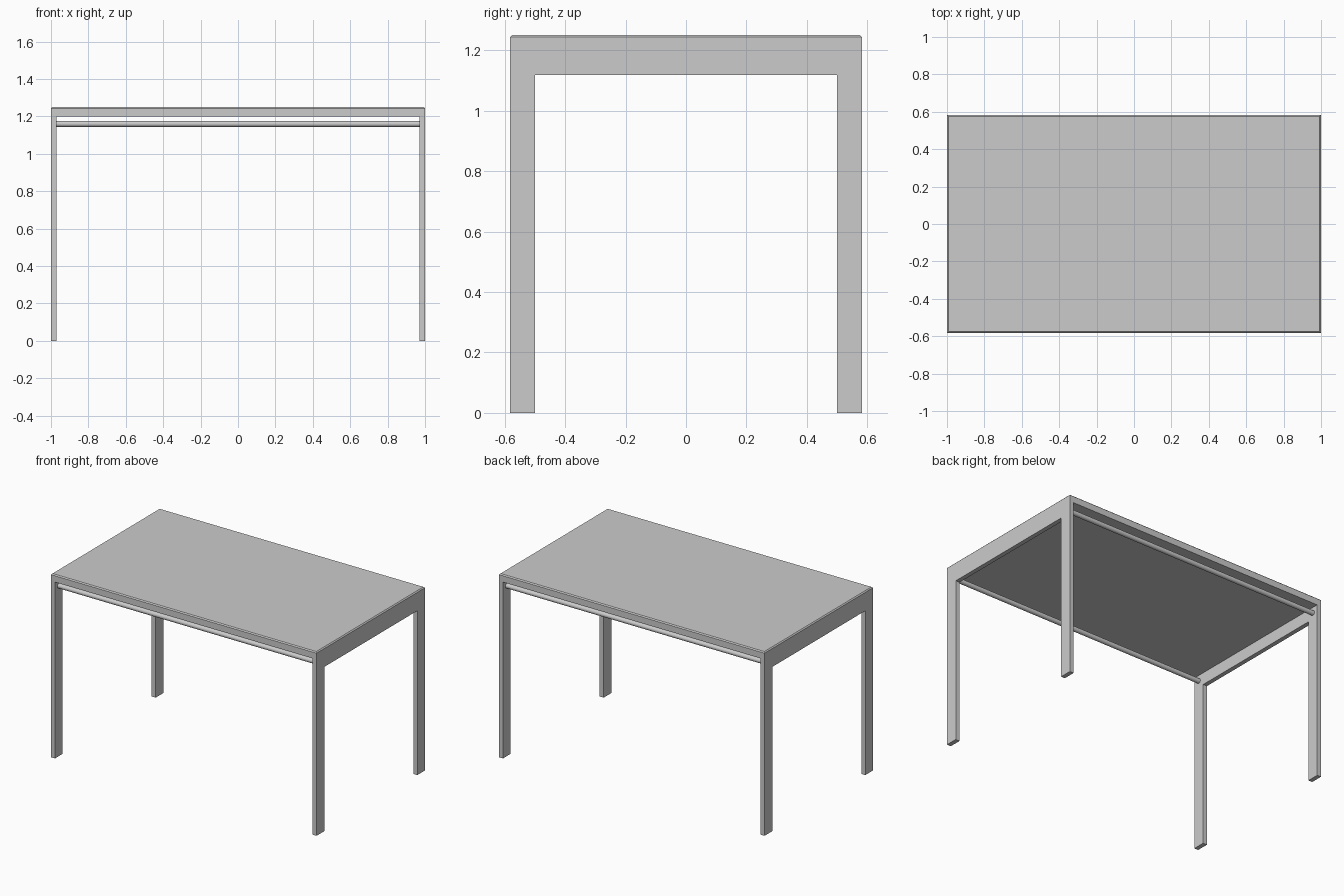
import bpy
import bmesh
from math import pi

cube = bpy.data.objects.get("Cube")
if cube:
    bpy.data.objects.remove(cube, do_unlink=True)

LENGTH, DEPTH, HEIGHT = 2.0, 1.166, 1.25
FRAME, LEG = 0.03, 0.083
SLAB_BOTTOM, APRON_BOTTOM = 1.2, 1.118

grey = bpy.data.materials.new("grey metal")
grey.use_nodes = True
colour = (0.6, 0.6, 0.6, 1)
grey.diffuse_color = colour
grey.node_tree.nodes["Principled BSDF"].inputs["Base Color"].default_value = colour


def add_object(name, bm):
    bmesh.ops.recalc_face_normals(bm, faces=bm.faces)
    mesh = bpy.data.meshes.new(name)
    bm.to_mesh(mesh)
    bm.free()
    mesh.materials.append(grey)
    obj = bpy.data.objects.new(name, mesh)
    bpy.context.collection.objects.link(obj)
    return obj


# Table top: slab with a fine chamfer around its upper rim
bm = bmesh.new()
bmesh.ops.create_cube(bm, size=1)
for v in bm.verts:
    v.co.x *= LENGTH
    v.co.y *= DEPTH
    v.co.z = HEIGHT if v.co.z > 0 else SLAB_BOTTOM
rim = [e for e in bm.edges if all(v.co.z == HEIGHT for v in e.verts)]
bmesh.ops.bevel(bm, geom=rim, offset=0.007, segments=1, affect='EDGES')
add_object("table_top", bm)

# Side frames: two legs and an apron as one extruded arch
outer, inner = DEPTH / 2, DEPTH / 2 - LEG
arch = [(-outer, 0), (-inner, 0), (-inner, APRON_BOTTOM), (inner, APRON_BOTTOM),
        (inner, 0), (outer, 0), (outer, SLAB_BOTTOM), (-outer, SLAB_BOTTOM)]
for side, x in (("right", -LENGTH / 2), ("left", LENGTH / 2 - FRAME)):
    bm = bmesh.new()
    face = bm.faces.new([bm.verts.new((x, y, z)) for y, z in arch])
    extruded = bmesh.ops.extrude_face_region(bm, geom=[face])["geom"]
    bmesh.ops.translate(bm, vec=(FRAME, 0, 0),
                        verts=[g for g in extruded if isinstance(g, bmesh.types.BMVert)])
    add_object(side + "_leg_frame", bm)

# Round rails joining the frames under the long edges
for name, sign in (("front_rail", -1), ("back_rail", 1)):
    bpy.ops.mesh.primitive_cylinder_add(
        vertices=32, radius=0.016, depth=LENGTH - 2 * FRAME,
        location=(0, sign * (outer - LEG / 2), 1.16), rotation=(0, pi / 2, 0))
    rail = bpy.context.object
    rail.name = name
    rail.data.materials.append(grey)
    bpy.ops.object.shade_smooth_by_angle()
